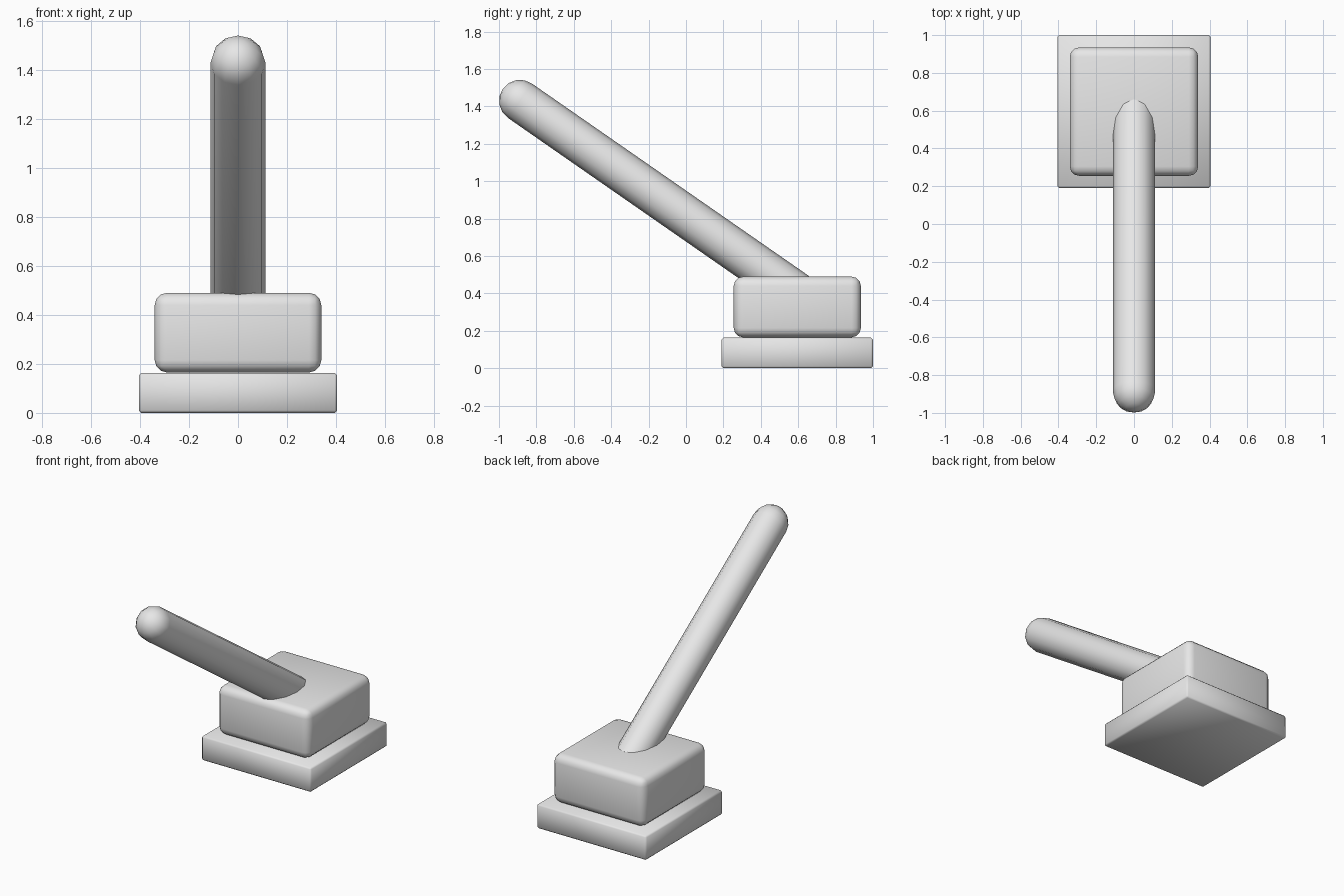
import bpy
import bmesh
from math import sin, cos, pi
from mathutils import Vector

cube = bpy.data.objects.get("Cube")
if cube:
    bpy.data.objects.remove(cube, do_unlink=True)

# Single plain grey
grey = bpy.data.materials.new("plain grey")
grey.use_nodes = True
colour = (0.8, 0.8, 0.8, 1)
grey.diffuse_color = colour
grey.node_tree.nodes["Principled BSDF"].inputs["Base Color"].default_value = colour


def add_object(name, bm):
    bmesh.ops.recalc_face_normals(bm, faces=bm.faces)
    for face in bm.faces:
        face.smooth = True
    mesh = bpy.data.meshes.new(name)
    bm.to_mesh(mesh)
    bm.free()
    mesh.materials.append(grey)
    obj = bpy.data.objects.new(name, mesh)
    bpy.context.collection.objects.link(obj)
    return obj


def rounded_box(name, size, centre, bevel, segments):
    bm = bmesh.new()
    bmesh.ops.create_cube(bm, size=1)
    bmesh.ops.scale(bm, vec=size, verts=bm.verts)
    bmesh.ops.translate(bm, vec=centre, verts=bm.verts)
    bmesh.ops.bevel(bm, geom=bm.edges[:], offset=bevel, segments=segments,
                    profile=0.5, affect='EDGES')
    return add_object(name, bm)


# Square foot and the softer block standing on it
rounded_box("base_plate", (0.81, 0.81, 0.163), (0, 0.595, 0.0815), 0.01, 1)
rounded_box("upper_block", (0.68, 0.68, 0.325), (0, 0.595, 0.3275), 0.05, 3)

# Round-ended lever, lathed along z and then tilted towards the front
RADIUS, SIDES, CAP_STEPS = 0.112, 12, 4
start, tip = Vector((0, 0.595, 0.4)), Vector((0, -0.888, 1.43))
axis = tip - start
angles = [pi / 2 * i / CAP_STEPS for i in range(CAP_STEPS + 1)]
profile = [(0, 0), (RADIUS, 0)]
profile += [(RADIUS * cos(a), axis.length + RADIUS * sin(a)) for a in angles]

bm = bmesh.new()
points = [bm.verts.new((r, 0, z)) for r, z in profile]
edges = [bm.edges.new(pair) for pair in zip(points, points[1:])]
bmesh.ops.spin(bm, geom=points + edges, cent=(0, 0, 0), axis=(0, 0, 1),
               angle=2 * pi, steps=SIDES, use_duplicate=False)
bmesh.ops.remove_doubles(bm, verts=bm.verts, dist=0.0005)
lever = add_object("lever", bm)
lever.location = start
lever.rotation_euler.x = Vector((0, 0, 1)).angle(axis)

# Keep the hidden flat end of the lever crisp
bpy.ops.object.select_all(action='DESELECT')
lever.select_set(True)
bpy.context.view_layer.objects.active = lever
bpy.ops.object.shade_smooth_by_angle(angle=pi / 3)
